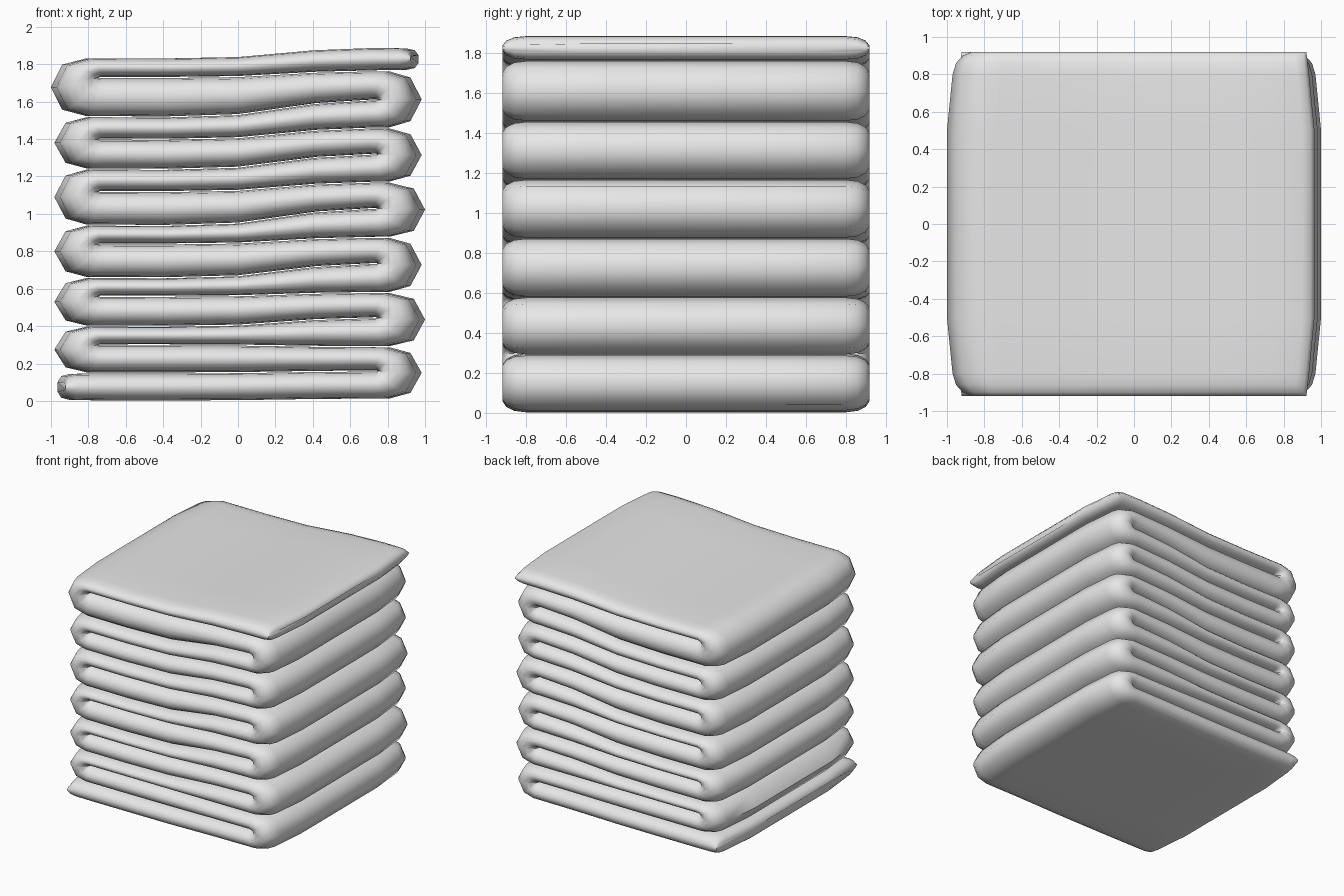
import bpy, bmesh
from mathutils import Vector

cube = bpy.data.objects.get("Cube")
if cube:
    bpy.data.objects.remove(cube)

# Heights of the borders between the layers, at the left and right ends
LOW_X = [0, .15, .30, .40, .56, .66, .84, .94, 1.12, 1.24, 1.40, 1.52, 1.73, 1.835]
HIGH_X = [.01, .16, .29, .445, .58, .735, .875, 1.03, 1.17, 1.32, 1.46, 1.61, 1.765, 1.89]
LAYERS = len(LOW_X) - 1
SAG = [(-.74, 0), (-.4, -.02), (0, .12), (.42, .78), (.74, 1)]   # x, blend towards high x
EDGE = [(.5, 1), (.8, 1), (.86, .9), (.9, .62), (.92, .2)]       # y, share of thickness
GAP = .003


def border(i, blend):
    return LOW_X[i] * (1 - blend) + HIGH_X[i] * blend


# The cloth as pairs of points: (right-hand side, left-hand side) along the path
stations = []


def layer(i):
    for x, blend in (SAG if i % 2 == 0 else SAG[::-1]):
        low = Vector((x, border(i, blend) + GAP))
        high = Vector((x, border(i + 1, blend) - GAP))
        stations.append((low, high) if i % 2 == 0 else (high, low))


def fold(i):
    side = 1 if i % 2 == 0 else -1
    blend = 1 if side > 0 else 0
    bottom, pivot, top = (border(i + k, blend) for k in range(3))
    middle = (bottom + top) / 2
    half = (top - bottom) / 2 - GAP
    tip = 1.0 if i in (2, 6, 11) else .982
    for reach, rise in ((.81, -1), (tip - .06, -.78), (tip, 0), (tip - .06, .78), (.81, 1)):
        outer = Vector((side * reach, middle + half * rise))
        inner = Vector((side * (.76 + .01 * (1 - abs(rise))), pivot + GAP * rise))
        stations.append((outer, inner) if side > 0 else (inner, outer))


def loose_end(i, side):
    blend = 1 if side > 0 else 0
    low, high = border(i, blend), border(i + 1, blend)
    middle, half = (low + high) / 2, (high - low) / 2 - GAP
    ends = [(.9, .97), (.945, .8), (.965, .35)]
    for x, share in (ends if side > 0 else ends[::-1]):
        stations.append((Vector((side * x, middle - half * share)),
                         Vector((side * x, middle + half * share))))


loose_end(0, -1)
for i in range(LAYERS):
    layer(i)
    if i < LAYERS - 1:
        fold(i)
loose_end(LAYERS - 1, 1)

# Rounded cross-section of the cloth
section = [(-y, t) for y, t in EDGE[::-1]] + EDGE
section += [(y, -t) for y, t in section[::-1]]


def taper(y):
    return 1 - .045 * max(0, (abs(y) - .5) / .42) ** 1.2


bm = bmesh.new()
rings = []
for a, b in stations:
    mid, half = (a + b) / 2, (a - b) / 2
    ring = []
    for y, t in section:
        p = mid + half * t
        ring.append(bm.verts.new((p.x * taper(y), y, p.y)))
    rings.append(ring)
count = len(section)
for r, s in zip(rings, rings[1:]):
    for k in range(count):
        n = (k + 1) % count
        bm.faces.new((r[k], r[n], s[n], s[k]))
bm.faces.new(rings[0][::-1])
bm.faces.new(rings[-1])
bmesh.ops.recalc_face_normals(bm, faces=bm.faces)

mesh = bpy.data.meshes.new("folded_blanket")
bm.to_mesh(mesh)
bm.free()
blanket = bpy.data.objects.new("folded_blanket", mesh)
bpy.context.collection.objects.link(blanket)

# Plain light grey cloth
grey = bpy.data.materials.new("light_grey_cloth")
grey.use_nodes = True
colour = (.8, .8, .8, 1)
grey.diffuse_color = colour
grey.node_tree.nodes["Principled BSDF"].inputs["Base Color"].default_value = colour
mesh.materials.append(grey)

bpy.ops.object.select_all(action='DESELECT')
blanket.select_set(True)
bpy.context.view_layer.objects.active = blanket
bpy.ops.object.shade_smooth_by_angle(angle=1.1)
